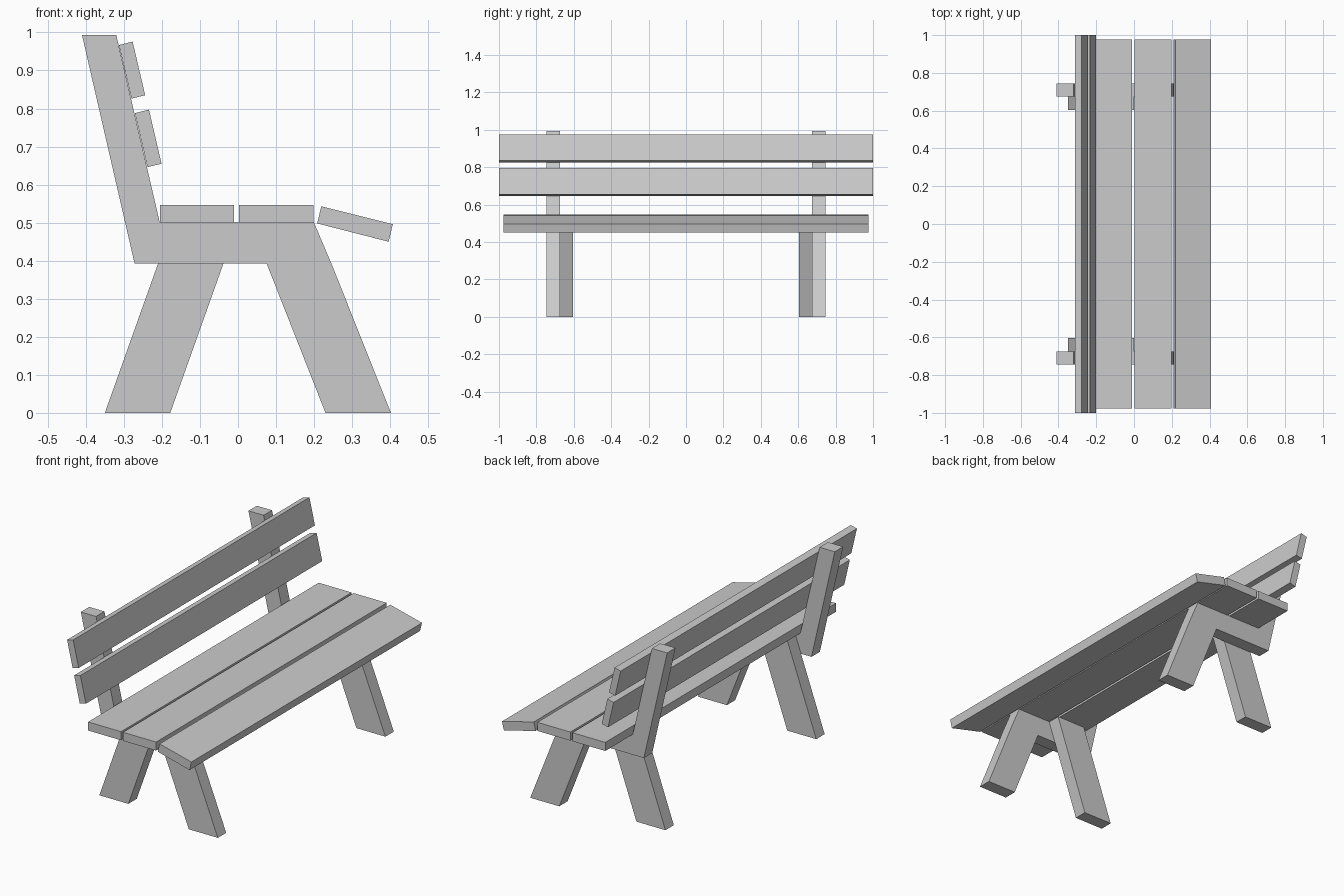
import bpy, bmesh

if "Cube" in bpy.data.objects:
    bpy.data.objects.remove(bpy.data.objects["Cube"])


def extrude_profile(name, pts, y0, y1):
    """Extrude an (x, z) outline from y0 to y1."""
    bm = bmesh.new()
    face = bm.faces.new([bm.verts.new((x, y0, z)) for x, z in pts])
    out = bmesh.ops.extrude_face_region(bm, geom=[face])
    moved = [g for g in out["geom"] if isinstance(g, bmesh.types.BMVert)]
    bmesh.ops.translate(bm, verts=moved, vec=(0, y1 - y0, 0))
    bmesh.ops.recalc_face_normals(bm, faces=bm.faces)
    mesh = bpy.data.meshes.new(name)
    bm.to_mesh(mesh)
    bm.free()
    obj = bpy.data.objects.new(name, mesh)
    bpy.context.collection.objects.link(obj)
    return obj


# Side frame outline: back post, seat rail and front leg in one piece
frame = [(-0.41, 0.993), (-0.272, 0.393), (0.075, 0.393), (0.23, 0),
         (0.402, 0), (0.247, 0.389), (0.199, 0.502), (-0.206, 0.502), (-0.32, 0.993)]
# Rear leg, fixed to the inner side of the frame and reaching the seat
rear_leg = [(-0.35, 0), (-0.178, 0), (0.0, 0.5), (-0.172, 0.5)]

for side, s in (("left", -1), ("right", 1)):
    extrude_profile(f"side_frame_{side}", frame, s * 0.674, s * 0.745)
    extrude_profile(f"rear_leg_{side}", rear_leg, s * 0.603, s * 0.674)

# Seat slats, the front one tipped down
seat_slats = {
    "seat_slat_back": [(-0.205, 0.501), (-0.01, 0.501), (-0.01, 0.547), (-0.205, 0.547)],
    "seat_slat_middle": [(0.002, 0.501), (0.198, 0.501), (0.198, 0.547), (0.002, 0.547)],
    "seat_slat_front": [(0.208, 0.498), (0.396, 0.45), (0.407, 0.496), (0.219, 0.543)],
}
for name, pts in seat_slats.items():
    extrude_profile(name, pts, -0.976, 0.976)

# Backrest slats, following the lean of the posts
back_slats = {
    "backrest_slat_upper": [(-0.313, 0.967), (-0.28, 0.826), (-0.244, 0.835), (-0.277, 0.976)],
    "backrest_slat_lower": [(-0.271, 0.788), (-0.238, 0.646), (-0.201, 0.655), (-0.234, 0.797)],
}
for name, pts in back_slats.items():
    extrude_profile(name, pts, -1, 1)
